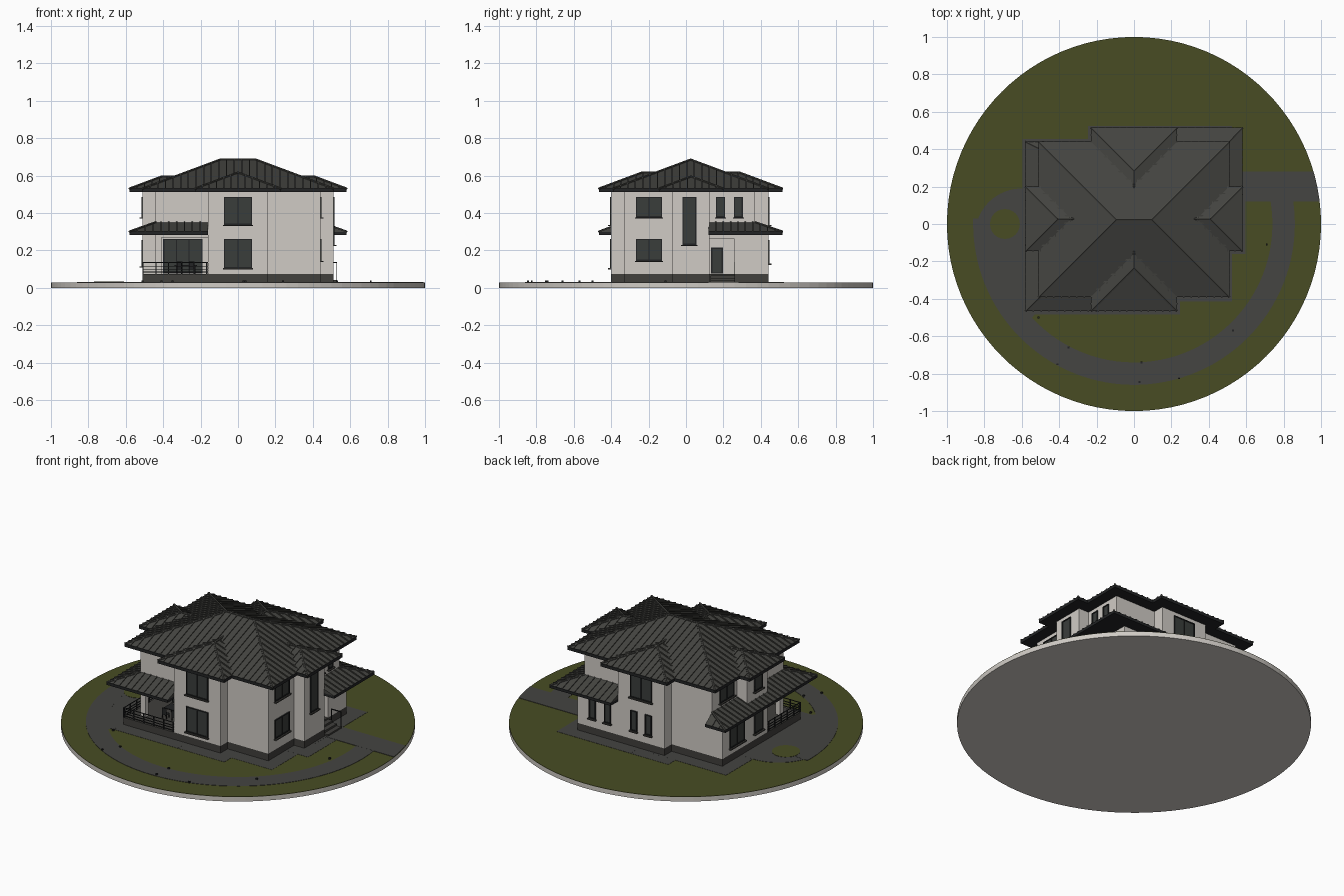
import bpy, bmesh, math
from mathutils import Vector

if "Cube" in bpy.data.objects:
    bpy.data.objects.remove(bpy.data.objects["Cube"])

def material(name, r, g, b):
    m = bpy.data.materials.new(name)
    m.diffuse_color = (r, g, b, 1)
    m.use_nodes = True
    m.node_tree.nodes["Principled BSDF"].inputs["Base Color"].default_value = m.diffuse_color
    return m

WALL = material("plaster", .63, .60, .56)
BASE = material("plinth_stone", .052, .050, .045)
ROOF = material("roof_metal", .058, .058, .052)
TRIM = material("dark_trim", .016, .017, .018)
GLASS = material("window_glass", .042, .047, .044)
GRASS = material("grass", .065, .073, .017)
PATH = material("paving", .058, .058, .054)

def finish(name, bm, mat):
    me = bpy.data.meshes.new(name)
    bm.to_mesh(me)
    bm.free()
    me.materials.append(mat)
    ob = bpy.data.objects.new(name, me)
    bpy.context.collection.objects.link(ob)
    return ob

def boxes(name, mat, items):
    """One object from boxes given as x0,x1,y0,y1,z0,z1."""
    bm = bmesh.new()
    for x0, x1, y0, y1, z0, z1 in items:
        vs = bmesh.ops.create_cube(bm, size=1)["verts"]
        for v in vs:
            v.co = ((x0 + x1) / 2 + v.co.x * (x1 - x0),
                    (y0 + y1) / 2 + v.co.y * (y1 - y0),
                    (z0 + z1) / 2 + v.co.z * (z1 - z0))
    return finish(name, bm, mat)

def plate(name, mat, pts, z0, z1):
    """Flat outline extruded from z0 to z1."""
    bm = bmesh.new()
    f = bm.faces.new([bm.verts.new((x, y, z0)) for x, y in pts])
    r = bmesh.ops.extrude_face_region(bm, geom=[f])
    for v in r["geom"]:
        if isinstance(v, bmesh.types.BMVert):
            v.co.z = z1
    bmesh.ops.recalc_face_normals(bm, faces=bm.faces)
    return finish(name, bm, mat)

def arc(cx, cy, r, a0, a1, n):
    return [(cx + r * math.cos(math.radians(a0 + (a1 - a0) * i / n)),
             cy + r * math.sin(math.radians(a0 + (a1 - a0) * i / n))) for i in range(n + 1)]

# ---------- ground ----------
circle = arc(0, 0, 1, 0, 360, 96)[:-1]
plate("ground_disc", WALL, circle, 0, .028)
plate("lawn", GRASS, circle, .028, .030)
plate("curved_path", PATH, arc(0, 0, .86, 178, 372, 64) + arc(0, 0, .74, 372, 178, 64), .029, .0320)
plate("left_yard", PATH, arc(-.6, -.06, .25, 90, 185, 20) +
      arc(0, 0, .80, 187, 223, 12) + [(-.50, -.45), (-.50, .19)], .029, .0315)
plate("yard_island", GRASS, arc(-.69, 0, .08, 0, 360, 24)[:-1], .029, .0330)
drive_end = [(math.sqrt(1 - y * y) - .001, y) for y in (.12, .16, .20, .24, .28)]
plate("driveway", PATH, [(.44, .12)] + drive_end + [(.44, .28)], .029, .0325)
g = .085
APRON = [(-.44, .44, -.33, .37), (-.16, .16, -.40, .44), (-.51, .51, -.075, .125),
         (-.51, -.16, -.40, .37), (.1, .44, .1, .44)]
boxes("house_apron", PATH, [(a - g, b + g, c - g, d + g, .029, .0310 + i * .0001)
                            for i, (a, b, c, d) in enumerate(APRON)])
LAMPS = [(-.35, -.66), (-.41, -.75), (.04, -.74), (.03, -.845), (.24, -.825),
         (.53, -.57), (-.51, -.50), (.71, -.11)]
boxes("path_lamps", TRIM, [(x - .005, x + .005, y - .005, y + .005, .03, .04) for x, y in LAMPS])

# ---------- plinth and walls ----------
boxes("plinth", BASE, [(a, b, c, d, .03, .075) for a, b, c, d in APRON])
boxes("walls", WALL, [
    (-.44, .44, -.33, .37, .27, .515),                                   # upper storey
    (-.16, .16, -.40, .44, .075, .515), (-.51, .51, -.075, .125, .075, .515),  # cross bays
    (-.16, .32, -.33, .44, .075, .288), (.32, .44, -.33, .125, .075, .288),
    (.32, .44, .26, .44, .075, .288), (.16, .44, .125, .44, .262, .288),   # entry corner
    (-.51, -.16, -.075, .37, .075, .288),                                # left annex
    (-.44, -.408, -.33, -.298, .075, .28)])                              # terrace pillar

# ---------- windows and doors ----------
glass, frames, sills = [], [], []

def opening(axis, sgn, p, u0, u1, z0, z1, panes=1, sill=True):
    """Glass, frame bars and sill on a wall plane at p facing sgn along axis."""
    def put(lst, a, b, d, c, e):
        n0, n1 = sorted((p - sgn * .004, p + sgn * d))
        lst.append((n0, n1, a, b, c, e) if axis == "x" else (a, b, n0, n1, c, e))
    w = .006
    put(glass, u0, u1, .003, z0, z1)
    for i in range(panes + 1):
        u = u0 + (u1 - u0 - w) * i / panes
        put(frames, u, u + w, .007, z0, z1)
    put(frames, u0, u1, .007, z1 - w, z1)
    put(frames, u0, u1, .007, z0, z0 + w)
    if sill:
        put(sills, u0 - .006, u1 + .006, .016, z0 - .007, z0)

for sgn, p in ((-1, -.40), (1, .44)):                        # front and back bays
    opening("y", sgn, p, -.075, .075, .337, .487, 2)
opening("y", -1, -.40, -.075, .075, .105, .262, 2)
for x in (-.05, .05, .232, .336):
    opening("y", 1, .44, x - .022, x + .022, .13, .255)
for z0, z1 in ((.145, .262), (.377, .487)):
    opening("x", 1, .44, -.268, -.128, z0, z1, 2)            # right rooms
opening("x", 1, .51, -.02, .055, .23, .487)                  # stair window
for y in (.185, .28):
    opening("x", 1, .44, y - .024, y + .024, .377, .487)
opening("x", -1, -.51, .155, .30, .115, .255, 2)             # left annex
opening("x", -1, -.51, -.025, .06, .115, .255, 1)
opening("x", -1, -.51, -.02, .06, .377, .487, 1)
opening("x", -1, -.44, .16, .30, .377, .487, 2)
opening("y", -1, -.075, -.40, -.19, .077, .262, 3, False)    # terrace doors
opening("x", 1, .32, .135, .197, .077, .215, 1, False)       # entry door
boxes("window_panes", GLASS, glass)
boxes("window_frames", TRIM, frames)
boxes("window_sills", BASE, sills)

# ---------- roofs ----------
def slope(bm, pts):
    """Roof plane whose first two points are the eave, with ends and raised seams."""
    P = [Vector(p) for p in pts]
    z0 = P[0].z
    bm.faces.new([bm.verts.new(p) for p in P])
    for p, q in zip(P[1:], P[2:] + P[:1]):                   # closed ends
        ring = [p, q] + [Vector((v.x, v.y, z0)) for v in (q, p) if v.z > z0 + 1e-5]
        if len(ring) > 2:
            bm.faces.new([bm.verts.new(v) for v in ring])
    e = (P[1] - P[0]).normalized()
    n = (P[1] - P[0]).cross(P[2] - P[0]).normalized()
    up = n.cross(e)
    flat = [((p - P[0]).dot(e), (p - P[0]).dot(up)) for p in P]
    length = flat[1][0]
    count = max(2, round(length / .04))
    for i in range(1, count):
        t = length * i / count
        top = 0
        for (ta, sa), (tb, sb) in zip(flat, flat[1:] + flat[:1]):
            if min(ta, tb) <= t <= max(ta, tb) and abs(tb - ta) > 1e-6:
                top = max(top, sa + (sb - sa) * (t - ta) / (tb - ta))
        if top > .015:
            vs = bmesh.ops.create_cube(bm, size=1)["verts"]
            for v in vs:
                v.co = P[0] + e * (t + v.co.x * .007) + up * (top * (v.co.y + .5)) + n * (v.co.z * .010)

caps = bmesh.new()
def cap(a, b):
    a, b = Vector(a), Vector(b)
    d = b - a
    m = Vector.to_track_quat(d, "Z", "Y").to_matrix().to_4x4()
    m.translation = (a + b) / 2
    bmesh.ops.create_cone(caps, cap_ends=True, segments=6, radius1=.007, radius2=.007,
                          depth=d.length, matrix=m)

fascia = []
def hip_roof(name, x0, x1, y0, y1, z, k=.373):
    h = min(x1 - x0, y1 - y0) / 2
    if x1 - x0 > y1 - y0:
        r0, r1 = (x0 + h, y0 + h, z + h * k), (x1 - h, y0 + h, z + h * k)
        tops = [(r1, r0), (r1,), (r0, r1), (r0,)]
    else:
        r0, r1 = (x0 + h, y0 + h, z + h * k), (x0 + h, y1 - h, z + h * k)
        tops = [(r0,), (r1, r0), (r1,), (r0, r1)]
    c = [(x0, y0, z), (x1, y0, z), (x1, y1, z), (x0, y1, z)]
    bm = bmesh.new()
    for i in range(4):
        slope(bm, [c[i], c[(i + 1) % 4], *tops[i]])
        cap(c[i], tops[i][-1])
    cap(r0, r1)
    finish(name, bm, ROOF)
    fascia.append((x0, x1, y0, y1, z - .018, z + .001))

hip_roof("main_roof", -.51, .51, -.39, .44, .53)
hip_roof("front_back_bay_roof", -.23, .23, -.465, .515, .53)
hip_roof("side_bay_roof", -.58, .58, -.145, .20, .53)

# lean-to roofs around the ground floor
E, T = .30, .35
bm = bmesh.new()
slope(bm, [(-.58, -.465, E), (-.16, -.465, E), (-.16, -.33, T), (-.44, -.33, T)])
slope(bm, [(-.58, .44, E), (-.58, -.465, E), (-.44, -.33, T), (-.44, .37, T)])
slope(bm, [(-.44, .44, E), (-.58, .44, E), (-.44, .37, T)])
finish("terrace_roof", bm, ROOF)
bm = bmesh.new()
slope(bm, [(.58, .12, E), (.58, .515, E), (.44, .37, T), (.44, .12, T)])
slope(bm, [(.58, .515, E), (.16, .515, E), (.16, .37, T), (.44, .37, T)])
finish("entry_roof", bm, ROOF)
cap((-.58, -.465, E), (-.44, -.33, T))
cap((-.58, .44, E), (-.44, .37, T))
cap((.58, .515, E), (.44, .37, T))
finish("ridge_caps", caps, ROOF)
fascia += [(-.58, -.16, -.465, -.33, .284, .301), (-.58, -.44, -.465, .44, .284, .301),
           (.44, .58, .12, .515, .284, .301), (.16, .58, .37, .515, .284, .301)]
boxes("roof_fascia", TRIM, fascia)

# ---------- entry steps, railings and terrace furniture ----------
boxes("entry_steps", BASE, [(.44, .44 + .03 * (3 - i), .13, .26, .03, .042 + .012 * i) for i in range(3)])
r = .002
rails = [(.46, .53, .258, .262, .132, .138)] + [(x - r, x + r, .258, .262, .03, .135) for x in (.462, .528)]
for z in (.085, .10, .115, .135):
    rails += [(-.51, -.16, -.400, -.396, z - r, z + r), (-.51, -.506, -.40, -.075, z - r, z + r)]
for i in range(6):
    x, y = -.507 + .068 * i, -.398 + .062 * i
    rails += [(x - .003, x + .003, -.401, -.395, .075, .138), (-.511, -.505, y - .003, y + .003, .075, .138)]
boxes("railings", TRIM, rails)
cx, cy = -.28, -.21
table = [(cx - .06, cx + .06, cy - .035, cy + .035, .118, .123)]
table += [(cx + a * .05 - r, cx + a * .05 + r, cy + b * .028 - r, cy + b * .028 + r, .075, .118)
          for a in (-1, 1) for b in (-1, 1)]
boxes("terrace_table", TRIM, table)
chairs = []
for a in (-.032, .032):
    for b in (-1, 1):
        x, y = cx + a, cy + b * .055
        chairs.append((x - .015, x + .015, y - .015, y + .015, .098, .102))
        chairs.append((x - .015, x + .015, y + b * .015 - r, y + b * .015 + r, .098, .14))
        chairs += [(x + i - r, x + i + r, y + j - r, y + j + r, .075, .098)
                   for i in (-.013, .013) for j in (-.013, .013)]
boxes("terrace_chairs", TRIM, chairs)
